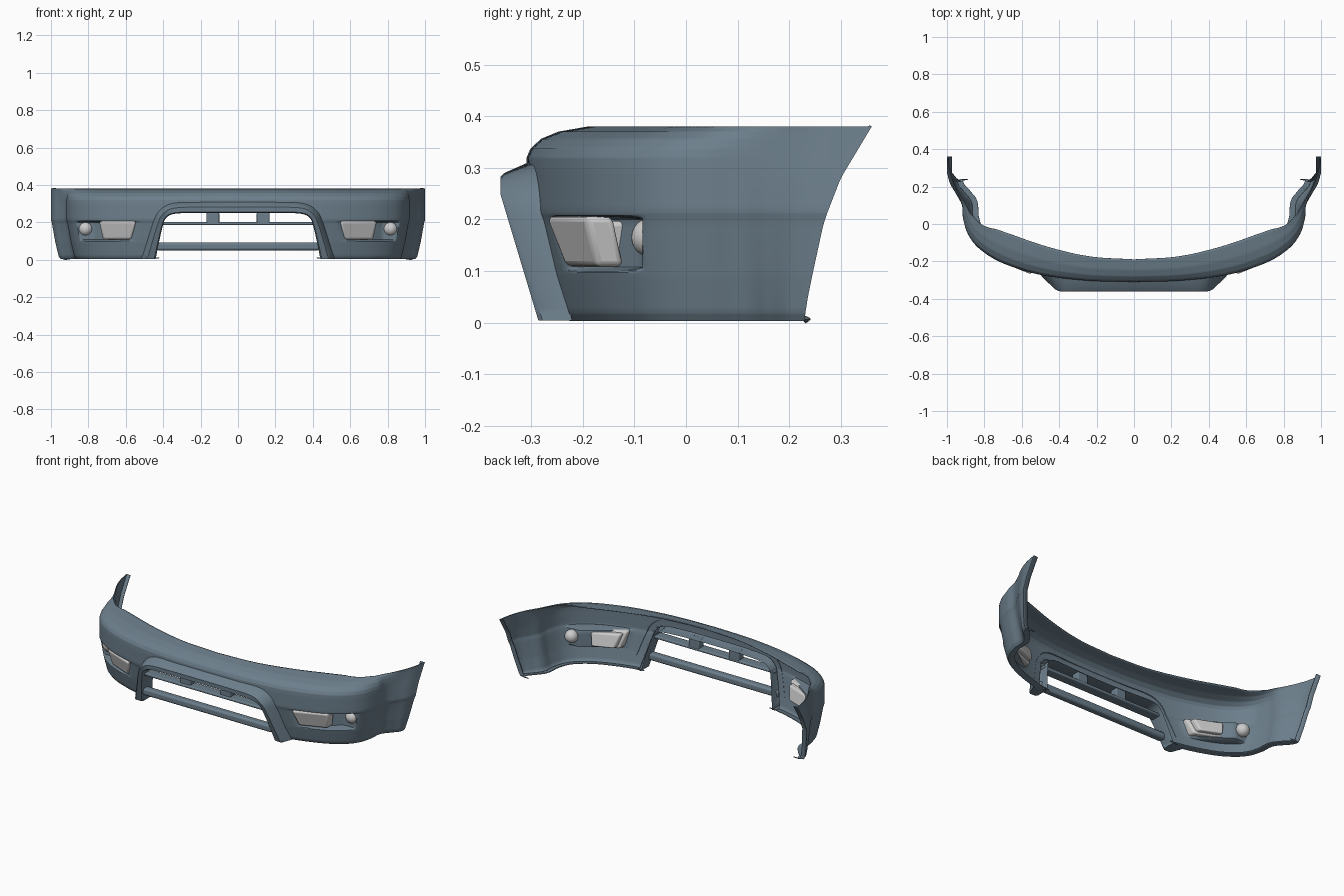
import bpy, bmesh, math
from mathutils import Vector

if "Cube" in bpy.data.objects:
    bpy.data.objects.remove(bpy.data.objects["Cube"])

paint = bpy.data.materials.new("slate_paint")
paint.diffuse_color = (0.15, 0.21, 0.26, 1)
paint.use_nodes = True
paint.node_tree.nodes["Principled BSDF"].inputs["Base Color"].default_value = paint.diffuse_color


def smooth_path(keys, n):
    """Catmull-Rom resampling of points of any dimension."""
    P = [Vector(k) for k in keys]
    P = [2 * P[0] - P[1]] + P + [2 * P[-1] - P[-2]]
    out = []
    for i in range(1, len(P) - 2):
        a, b, c, d = P[i - 1:i + 3]
        for k in range(n):
            t = k / n
            out.append(0.5 * (2 * b + (c - a) * t + (2 * a - 5 * b + 4 * c - d) * t * t
                              + (3 * b - a - 3 * c + d) * t ** 3))
    return out + [P[-2]]


def lerp_table(table, v):
    for (a, fa), (b, fb) in zip(table, table[1:]):
        if v <= b:
            return fa + (fb - fa) * max(0, (v - a) / (b - a))
    return table[-1][1]


def step(a, b, v):
    t = min(1, max(0, (v - a) / (b - a)))
    return t * t * (3 - 2 * t)


def make(name, verts, faces, mat=paint, mirror=False, bevel=0):
    me = bpy.data.meshes.new(name)
    me.from_pydata(verts, [], faces)
    me.update()
    ob = bpy.data.objects.new(name, me)
    bpy.context.collection.objects.link(ob)
    if mat:
        me.materials.append(mat)
    if bevel:
        m = ob.modifiers.new("bevel", 'BEVEL')
        m.width, m.segments = bevel, 3
    if mirror:
        m = ob.modifiers.new("mirror", 'MIRROR')
        m.merge_threshold = 0.0005
    bpy.ops.object.select_all(action='DESELECT')
    ob.select_set(True)
    bpy.context.view_layer.objects.active = ob
    bpy.ops.object.shade_smooth_by_angle(angle=math.radians(35))
    return ob


def grid_faces(cols, rows):
    return [(i * rows + j, (i + 1) * rows + j, (i + 1) * rows + j + 1, i * rows + j + 1)
            for i in range(cols - 1) for j in range(rows - 1)]


BOX = [(0, 1, 2, 3), (7, 6, 5, 4), (0, 4, 5, 1), (1, 5, 6, 2), (2, 6, 7, 3), (3, 7, 4, 0)]


def box(name, x0, x1, y0, y1, z0, z1, mirror=False, bevel=0.006):
    v = [(x, y, z) for y in (y0, y1) for x, z in ((x0, z0), (x1, z0), (x1, z1), (x0, z1))]
    return make(name, v, BOX, paint, mirror, bevel)


# Bumper skin: plan stations are x, y, top flange width, wheel-flare amount
plan = smooth_path([(0, -.31, .12, 0), (.25, -.303, .13, 0), (.5, -.272, .155, 0),
                    (.7, -.21, .16, 0), (.82, -.138, .14, 0), (.885, -.06, .10, 0),
                    (.914, .03, .055, 0), (.92, .10, .02, 0), (.95, .187, 0, .333),
                    (.983, .273, 0, .667), (1.0, .36, 0, 1)], 10)
# Vertical profile: z, inset, share of the flange width
keys = [(.008, .085, 0), (0.003, .052, 0), (.018, .042, 0), (.092, .024, 0), (.108, .021, 0),
        (.197, .005, 0), (.213, 0, 0), (.30, 0, 0), (.32, 0, .01), (.337, 0, .07),
        (.356, 0, .24), (.37, 0, .52), (.38, 0, 1)]
profile = []
for a, b in zip(keys, keys[1:]):
    profile += [Vector(a).lerp(Vector(b), k / 6) for k in range(6)]
profile.append(Vector(keys[-1]))
rear = [(0, .22), (.05, .23), (.19, .265), (.28, .30), (.33, .33), (.38, .36)]

verts = []
last = len(plan) - 1
for i in range(last + 2):
    s = plan[min(i, last)]
    a, b = plan[max(0, min(i, last) - 1)], plan[min(last, i + 1)]
    n = Vector((b[1] - a[1], a[0] - b[0])).normalized()
    if i == 0:
        n = Vector((0, -1))
    for z, inset, share in profile:
        d = inset + share * s[2]
        x = s[0] - n.x * d - (.028 if i > last else 0)   # final column is the wheel-arch lip
        y = s[1] - n.y * d + s[3] * (lerp_table(rear, z) - .36)
        # lamp pocket pressed backwards into the corner
        m = step(.098, .108, z) * (1 - step(.199, .208, z)) * step(.53, .56, x)
        floor = -.084 - .72 * max(0, .775 - x)
        y += m * (max(y, floor) - y)
        verts.append((x, y, z))
skin = make("bumper_skin", verts, grid_faces(last + 2, len(profile)), mirror=True)
m = skin.modifiers.new("thickness", 'SOLIDIFY')
m.thickness, m.offset = .005, -1

# Central opening: inner edge x,z and outer edge x,z of the arch
arch = smooth_path([(.44, 0.004, .495, 0.004), (.425, .08, .472, .08), (.405, .17, .44, .18),
                    (.385, .222, .41, .245), (.335, .246, .345, .283), (.2, .25, .2, .289),
                    (0, .25, 0, .29)], 6)
outline = [((p[0] + p[2]) / 2, (p[1] + p[3]) / 2) for p in arch]
outline[0] = (outline[0][0], -.1)
outline += [(-x, z) for x, z in reversed(outline[:-1])]
N = len(outline)
cut = make("opening_cutter", [(x, y, z) for y in (-.6, -.2) for x, z in outline],
           [tuple(range(N)), tuple(range(2 * N - 1, N - 1, -1))]
           + [(i, i + N, (i + 1) % N + N, (i + 1) % N) for i in range(N)], None)
bm = bmesh.new()
bm.from_mesh(cut.data)
bmesh.ops.recalc_face_normals(bm, faces=bm.faces)
bm.to_mesh(cut.data)
bm.free()
cut.hide_render = True
cut.hide_set(True)
m = skin.modifiers.new("opening", 'BOOLEAN')
m.object, m.operation, m.solver = cut, 'DIFFERENCE', 'EXACT'


# Raised surround framing the opening
def skin_y(x, z):
    return -.31 + .15 * x * x + max(0, .21 - z) * .2


def front_y(z):
    return -.36 + max(0, .25 - z) * .3


rings = []
for p in arch:
    i, o = Vector((p[0], p[1])), Vector((p[2], p[3]))
    w = (o - i).normalized()
    base = o + w * .022
    q = i.lerp(o, .15), i.lerp(o, .8)
    rings += [(i.x, skin_y(*i) + .045, i.y), (i.x, front_y(i.y) + .012, i.y),
              (q[0].x, front_y(q[0].y) + .001, q[0].y), (q[1].x, front_y(q[1].y), q[1].y),
              (o.x, front_y(o.y) + .008, o.y), (base.x, skin_y(*base) + .008, base.y)]
surround = make("grille_surround", rings,
                grid_faces(len(arch), 6) + [tuple(range(6))], mirror=True)

# Grille bars and their hangers
box("lower_bar", -.435, .435, -.30, -.255, .05, .092, bevel=.012)
box("upper_slat", -.405, .405, -.325, -.265, .186, .203)
box("slat_hanger", .10, .168, -.315, -.265, .195, .252, mirror=True)


# Rectangular lamps with a stepped housing behind, sloped to match the corner
def lamp(name, shrink, y0, y1, bevel):
    c = Vector((.643, .158))
    pts = [c + (Vector(p) - c) * shrink for p in
           ((.57, .108), (.722, .108), (.742, .206), (.545, .206))]
    v = [(p.x, -.272 + .4 * (p.x - .55) + (.206 - p.y) * .3 + dy, p.y)
         for dy in (y0, y1) for p in pts]
    make(name, v, BOX, None, True, bevel)


lamp("fog_lamp_lens", 1, 0, .055, .012)
lamp("fog_lamp_housing", .8, .04, .085, .01)

# Round marker lamps
bm = bmesh.new()
bmesh.ops.create_uvsphere(bm, u_segments=28, v_segments=16, radius=.038)
ball = make("round_lamp", [], [], None, True)
bmesh.ops.translate(bm, verts=bm.verts, vec=(.815, -.068, .165))
for f in bm.faces:
    f.smooth = True
bm.to_mesh(ball.data)
bm.free()
